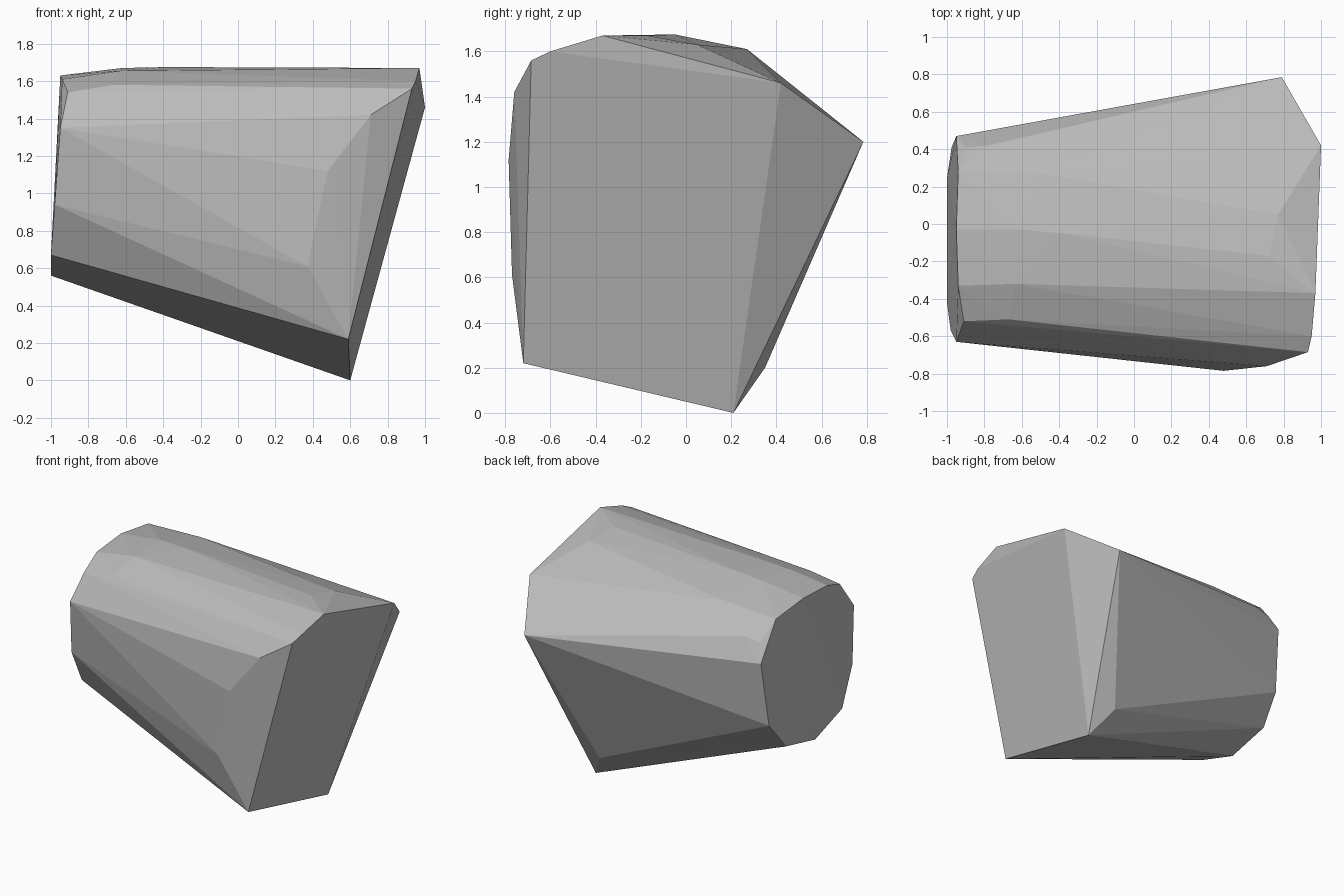
import bpy
import bmesh

# Corner points of the faceted boulder, grouped by region
base = [(0.60, 0.21, 0.0), (0.59, -0.72, 0.22), (0.47, 0.35, 0.20)]
right_end = [(0.79, 0.785, 1.20), (1.0, 0.42, 1.46), (0.97, -0.37, 1.67),
             (0.95, -0.60, 1.60), (0.93, -0.685, 1.56)]
front = [(0.71, -0.76, 1.42), (0.48, -0.785, 1.12), (0.37, -0.77, 0.61)]
left_end = [(-0.95, -0.63, 1.35), (-0.98, -0.57, 0.94), (-1.0, -0.42, 0.67),
            (-1.0, -0.10, 0.56), (-1.0, 0.245, 0.64), (-0.975, 0.41, 0.85),
            (-0.95, 0.47, 1.33), (-0.90, 0.41, 1.455), (-0.94, 0.28, 1.59),
            (-0.95, -0.03, 1.63), (-0.94, -0.33, 1.61), (-0.91, -0.52, 1.54)]
crown = [(0.77, 0.05, 1.63), (0.72, -0.17, 1.67), (-0.38, -0.05, 1.675),
         (-0.62, -0.03, 1.67), (-0.63, -0.32, 1.655), (-0.67, -0.51, 1.58),
         (-0.50, 0.27, 1.61), (-0.78, 0.42, 1.475)]

# Wrap the points in a convex skin with flat facets
bm = bmesh.new()
for p in base + right_end + front + left_end + crown:
    bm.verts.new(p)
hull = bmesh.ops.convex_hull(bm, input=bm.verts)
unused = [v for v in bm.verts if not v.link_faces]
bmesh.ops.delete(bm, geom=unused, context='VERTS')
bmesh.ops.recalc_face_normals(bm, faces=bm.faces)

mesh = bpy.data.meshes.new("boulder")
bm.to_mesh(mesh)
bm.free()

# Plain stone grey
stone = bpy.data.materials.new("stone grey")
stone.diffuse_color = (0.50, 0.50, 0.50, 1)
mesh.materials.append(stone)

boulder = bpy.data.objects.new("boulder", mesh)
bpy.context.collection.objects.link(boulder)
